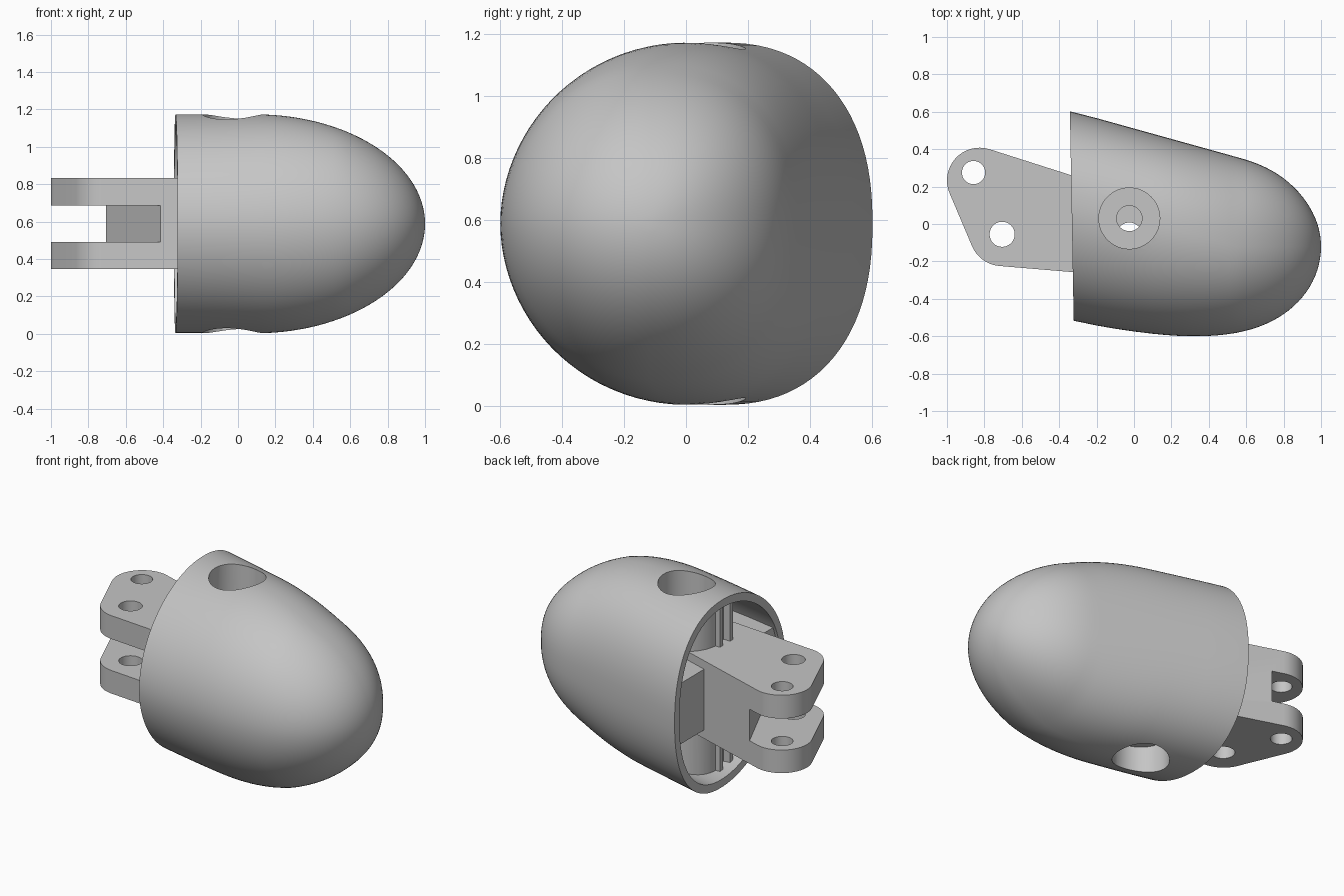
import bpy, bmesh
from math import sin, cos, pi, radians, sqrt, copysign
from mathutils import Vector

if "Cube" in bpy.data.objects:
    bpy.data.objects.remove(bpy.data.objects["Cube"])

grey = bpy.data.materials.new("matte_grey")
grey.use_nodes = True
grey.diffuse_color = (0.56, 0.56, 0.56, 1)
grey.node_tree.nodes["Principled BSDF"].inputs["Base Color"].default_value = (0.56, 0.56, 0.56, 1)

MID = 0.588


def make(name, bm):
    bmesh.ops.recalc_face_normals(bm, faces=bm.faces)
    mesh = bpy.data.meshes.new(name)
    bm.to_mesh(mesh)
    bm.free()
    mesh.materials.append(grey)
    ob = bpy.data.objects.new(name, mesh)
    bpy.context.collection.objects.link(ob)
    return ob


def prism(name, outline, z0, z1):
    bm = bmesh.new()
    face = bm.faces.new([bm.verts.new((x, y, z0)) for x, y in outline])
    up = bmesh.ops.extrude_face_region(bm, geom=[face])["geom"]
    bmesh.ops.translate(bm, vec=(0, 0, z1 - z0),
                        verts=[v for v in up if isinstance(v, bmesh.types.BMVert)])
    return make(name, bm)


def arc(cx, cy, r, a0, a1, n):
    return [(cx + r * cos(radians(a0 + (a1 - a0) * i / n)),
             cy + r * sin(radians(a0 + (a1 - a0) * i / n))) for i in range(n + 1)]


def post(name, x, y, r, z0, z1):
    return prism(name, arc(x, y, r, 0, 354.375, 63), z0, z1)


def box(name, x0, x1, y0, y1, z0, z1):
    return prism(name, [(x0, y0), (x1, y0), (x1, y1), (x0, y1)], z0, z1)


def cut(ob, *cutters):
    # Apply each boolean difference, then discard the cutter
    for c in cutters:
        mod = ob.modifiers.new("cut", "BOOLEAN")
        mod.operation, mod.solver, mod.object = "DIFFERENCE", "EXACT", c
        deps = bpy.context.evaluated_depsgraph_get()
        mesh = bpy.data.meshes.new_from_object(ob.evaluated_get(deps))
        ob.modifiers.clear()
        ob.data = mesh
        bpy.data.objects.remove(c)


# Rounded cap: ellipse-like sections that drift and shrink toward the nose
def fall(x, start, power):
    u = max(0, (x - start) / (1 - start))
    return sqrt(max(0, 1 - u ** power))


def section(x, wall):
    back = -0.12 + (0.725 - 0.278 * (x + 0.34)) * fall(x, 0.55, 2.7) - wall
    front = -0.12 - 0.48 * fall(x, 0.3, 2.5) + wall
    if x < 0.3:
        front += 0.085 * ((0.3 - x) / 0.64) ** 1.6
    crest = max(-0.12, 0.12 - 0.27 * (x + 0.34))
    crest = min(max(crest, front + 0.3 * (back - front)), front + 0.7 * (back - front))
    return back, front, crest, 0.585 * fall(x, 0.1, 1.97) - wall


def loft(name, xs, wall, n=96):
    bm = bmesh.new()
    rings = []
    for x in xs:
        back, front, crest, half = section(x, wall)
        ring = []
        for i in range(n):
            a = 2 * pi * i / n
            c, s = cos(a), sin(a)
            power = 0.87 if c > 0 else 1.03
            reach = (back - crest) if c > 0 else (crest - front)
            y = crest + reach * copysign(abs(c) ** power, c)
            z = MID + half * copysign(abs(s) ** power, s)
            lean = -0.018 * (y + 0.1) if x < -0.3 else 0
            ring.append(bm.verts.new((x + lean, y, z)))
        rings.append(ring)
    for a, b in zip(rings, rings[1:]):
        for i in range(n):
            j = (i + 1) % n
            bm.faces.new((a[i], a[j], b[j], b[i]))
    bm.faces.new(rings[0])
    bm.faces.new(rings[-1])
    return make(name, bm)


nose = [0.1 + 0.9 * sin(radians(a)) for a in range(0, 90, 3)] + [0.9998]
shell = loft("rounded_cap", [-0.33, -0.2, -0.1, 0] + nose, 0)

# Hollow interior that leaves the screw post, two ribs and the hinge socket standing
cavity = loft("cavity", [-0.36, -0.3, -0.2, -0.1, 0] + nose[:10], 0.05)
PX, PY = -0.025, 0.03
cut(cavity, post("screw_post", PX, PY, 0.215, -0.2, 1.4),
    box("left_rib", -0.27, 0.3, 0.02, 0.05, -0.2, 1.4),
    box("right_rib", -0.27, 0.3, -0.08, -0.05, -0.2, 1.4),
    box("hinge_socket", -0.3, 0.3, -0.7, 0.7, 0.4, 0.78))
cut(shell, cavity)

# Screw recesses above and below, with a narrow through hole
cut(shell, post("upper_recess", PX, PY, 0.163, 0.99, 1.4),
    post("lower_recess", PX, PY, 0.163, -0.2, 0.185),
    post("upper_screw_hole", PX, PY, 0.068, 0.8, 1.3),
    post("lower_screw_hole", PX, PY, 0.068, -0.1, 0.38),
    post("hinge_screw_hole", PX, PY - 0.09, 0.068, 0.3, 0.86))

# Forked hinge: rounded plate outline, slanted slot and two pin holes
outline = (arc(-0.825, 0.233, 0.175, 73, 205, 16) + arc(-0.705, -0.05, 0.175, 205, 265, 10)
           + [(-0.33, -0.257), (0.2, -0.3), (0.2, 0.09)])
hinge = prism("hinge_fork", outline, 0.346, 0.833)
run = Vector((-0.295, 0.64))
low, high = Vector((-0.415, -0.25)) - run * 0.3, Vector((-0.71, 0.39)) + run * 0.3
slot = prism("slot", [low, high, (-1.4, high.y), (-1.4, low.y)], 0.49, 0.687)
cut(hinge, slot,
    post("outer_pin_hole", -0.858, 0.275, 0.062, 0.2, 1),
    post("inner_pin_hole", -0.705, -0.055, 0.067, 0.2, 1),
    post("screw_hole", PX, PY - 0.09, 0.068, 0.2, 1))

# Smooth the curved surfaces while keeping crisp edges
bpy.ops.object.select_all(action="DESELECT")
for ob in (shell, hinge):
    ob.select_set(True)
    bpy.context.view_layer.objects.active = ob
bpy.ops.object.shade_smooth_by_angle(angle=radians(30))
